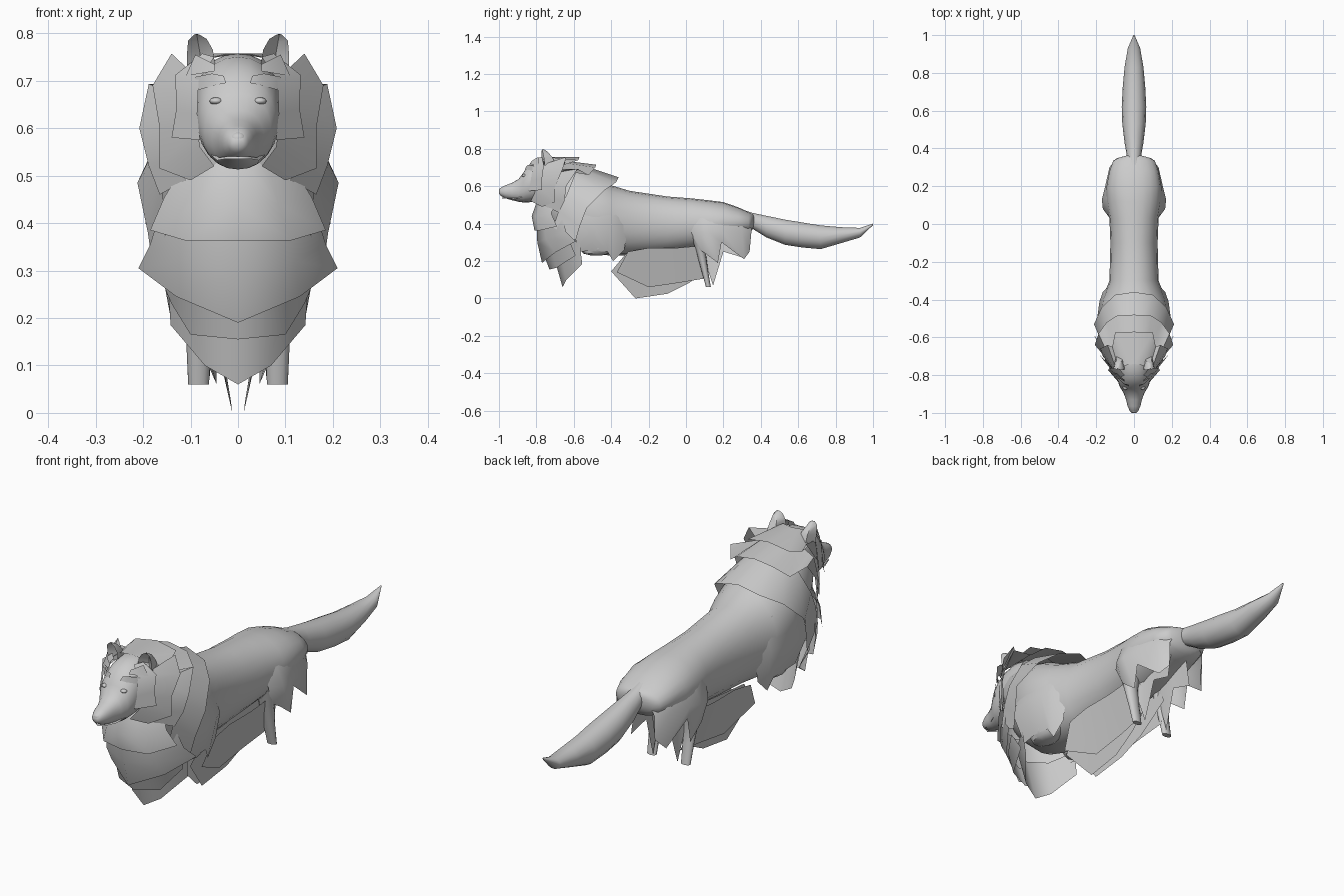
import bpy
from math import sin, cos, pi, copysign


def finish(name, verts, faces, mirror=False, angle=50):
    me = bpy.data.meshes.new(name)
    me.from_pydata(verts, [], faces)
    ob = bpy.data.objects.new(name, me)
    bpy.context.collection.objects.link(ob)
    bpy.ops.object.select_all(action='DESELECT')
    ob.select_set(True)
    bpy.context.view_layer.objects.active = ob
    bpy.ops.object.shade_smooth_by_angle(angle=angle * pi / 180)
    if mirror:
        m = ob.modifiers.new("mirror", 'MIRROR')
        m.use_clip = True
    return ob


def power(v, e):
    return copysign(abs(v) ** e, v)


def loft(name, sections, n=20, e=0.85):
    """Closed tube along y; each section is (y, top z, bottom z, half width)."""
    verts, faces = [], []
    for y, top, bot, w in sections:
        for i in range(n):
            a = 2 * pi * i / n
            verts.append((w * power(cos(a), e), y,
                          (top + bot) / 2 + (top - bot) / 2 * power(sin(a), e)))
    for s in range(len(sections) - 1):
        for i in range(n):
            j = (i + 1) % n
            faces.append((s*n + i, s*n + j, s*n + n + j, s*n + n + i))
    faces += [tuple(reversed(range(n))), tuple(range(len(verts) - n, len(verts)))]
    return finish(name, verts, faces)


def tube(name, sections, n=12):
    """Mirrored limb; each section is (x, y, z, x radius, y radius)."""
    verts, faces = [], []
    for x, y, z, rx, ry in sections:
        verts += [(x + rx * cos(2*pi*i/n), y + ry * sin(2*pi*i/n), z) for i in range(n)]
    for s in range(len(sections) - 1):
        faces += [(s*n + i, s*n + (i+1) % n, s*n + n + (i+1) % n, s*n + n + i) for i in range(n)]
    faces += [tuple(range(n)), tuple(range(len(verts) - n, len(verts)))]
    return finish(name, verts, faces, True)


def sheet(name, *rows):
    """Mirrored fur card made from rows of equal length."""
    n = len(rows[0])
    faces = [(r*n + i, r*n + i + 1, r*n + n + i + 1, r*n + n + i)
             for r in range(len(rows) - 1) for i in range(n - 1)]
    return finish(name, [p for r in rows for p in r], faces, True)


def ball(name, loc, scale):
    bpy.ops.mesh.primitive_uv_sphere_add(segments=16, ring_count=10, location=loc)
    ob = bpy.context.object
    ob.name, ob.scale = name, scale
    bpy.ops.object.shade_smooth_by_angle()


# torso, tail, head
loft("torso", [(-.78, .72, .5, .085), (-.72, .73, .36, .115), (-.62, .70, .27, .155),
               (-.5, .655, .235, .185), (-.4, .605, .23, .17), (-.3, .575, .23, .13),
               (-.1, .545, .245, .125), (.03, .535, .26, .13), (.12, .525, .27, .145),
               (.2, .515, .3, .145), (.28, .487, .33, .13), (.335, .462, .34, .11),
               (.35, .455, .36, .085), (.365, .448, .385, .03)], 20, .95)
loft("tail", [(.27, .487, .38, .05), (.35, .46, .375, .036), (.43, .443, .325, .05),
              (.53, .423, .285, .062), (.62, .408, .271, .065), (.72, .392, .262, .06),
              (.83, .382, .295, .05), (.93, .378, .325, .033), (1, .4, .392, .003)], 14, 1)
loft("head", [(-1, .578, .56, .012), (-.99, .592, .548, .022), (-.965, .605, .535, .034),
              (-.93, .618, .525, .042), (-.895, .638, .517, .055), (-.87, .672, .513, .07),
              (-.85, .705, .513, .08), (-.82, .73, .516, .087), (-.78, .75, .525, .09),
              (-.72, .757, .53, .095), (-.66, .745, .54, .09)], 24, .92)
ball("nose", (0, -.985, .578), (.018, .015, .014))
for s in (1, -1):
    ball("eye", (s * .046, -.864, .657), (.014, .014, .008))

# mouth lip line
sheet("lip", [(0, -.982, .54), (.025, -.96, .54), (.04, -.91, .538), (.052, -.87, .548)],
      [(0, -.984, .535), (.028, -.962, .535), (.044, -.912, .532), (.057, -.87, .543)])

# ears: inner cup and rounded back
ear_rim = [(.047, -.77, .725), (.053, -.772, .765), (.066, -.772, .788), (.081, -.77, .797)]
ear_side = [(.107, -.755, .71), (.108, -.76, .75), (.105, -.767, .785), (.092, -.77, .797)]
sheet("ear_inner", ear_rim, [(.075, -.735, .715), (.078, -.735, .745), (.084, -.745, .78),
                             (.087, -.765, .798)], ear_side)
sheet("ear_back", ear_rim, [(.058, -.71, .735), (.062, -.72, .76), (.074, -.74, .785),
                            (.085, -.762, .798)],
      [(.095, -.70, .725), (.094, -.715, .755), (.093, -.738, .783), (.089, -.762, .798)], ear_side)

# brow tufts
sheet("brow_tuft_low", [(.025, -.861, .695), (.05, -.85, .69), (.085, -.818, .68)],
      [(.03, -.85, .71), (.055, -.845, .715), (.09, -.81, .708)])
sheet("brow_tuft_high", [(.05, -.835, .72), (.08, -.815, .715), (.11, -.785, .71)],
      [(.05, -.825, .735), (.07, -.81, .745), (.09, -.79, .755)])

# cheek ruff and collars: front edge hugs the neck, back edge flares
sheet("cheek_ruff", [(.05, -.80, .75), (.083, -.82, .70), (.086, -.83, .63), (.08, -.84, .575)],
      [(.075, -.77, .757), (.132, -.76, .712), (.13, -.77, .64), (.14, -.77, .58)])
sheet("collar_upper",
      [(0, -.74, .757), (.05, -.75, .757), (.08, -.77, .735), (.09, -.78, .71), (.09, -.79, .67),
       (.088, -.80, .61), (.08, -.81, .56), (.05, -.83, .52)],
      [(0, -.57, .757), (.1, -.575, .74), (.115, -.65, .715), (.14, -.64, .757), (.18, -.66, .69),
       (.165, -.70, .6), (.165, -.70, .515), (.1, -.77, .49)])
sheet("collar_middle",
      [(0, -.68, .74), (.07, -.68, .73), (.11, -.7, .69), (.13, -.71, .67), (.14, -.72, .6),
       (.135, -.73, .54), (.11, -.75, .49)],
      [(0, -.48, .715), (.09, -.485, .70), (.145, -.52, .66), (.188, -.58, .693), (.208, -.64, .6),
       (.188, -.65, .52), (.165, -.68, .46)])
sheet("collar_lower",
      [(0, -.58, .72), (.07, -.58, .70), (.13, -.6, .65), (.165, -.64, .55), (.16, -.68, .47),
       (.15, -.71, .38)],
      [(0, -.36, .648), (.1, -.375, .62), (.17, -.44, .575), (.212, -.53, .485), (.19, -.57, .38),
       (.18, -.59, .31)])

# chest bib layers, top to bottom
sheet("bib_1", [(0, -.79, .54), (.06, -.77, .54), (.12, -.70, .51)],
      [(0, -.825, .44), (.085, -.80, .44), (.155, -.72, .455)],
      [(0, -.81, .363), (.11, -.785, .363), (.185, -.69, .385)])
sheet("bib_2", [(0, -.80, .42), (.11, -.765, .42), (.165, -.66, .42)],
      [(0, -.795, .3), (.12, -.75, .32), (.185, -.64, .355)],
      [(0, -.77, .19), (.13, -.70, .245), (.21, -.59, .305)])
sheet("bib_3", [(0, -.77, .26), (.1, -.725, .28), (.17, -.62, .3)],
      [(0, -.73, .155), (.1, -.69, .165), (.14, -.59, .23)])
sheet("bib_4", [(0, -.72, .27), (.09, -.68, .28), (.15, -.57, .31)],
      [(0, -.66, .06), (.07, -.64, .10), (.142, -.555, .185)])

# shoulders with hanging hem, and front leg stumps
sheet("shoulder", [(.14, -.6, .52), (.15, -.5, .55), (.14, -.4, .53), (.125, -.36, .5), (.11, -.3, .46)],
      [(.175, -.6, .38), (.195, -.5, .4), (.183, -.41, .4), (.165, -.36, .4), (.12, -.31, .38)],
      [(.13, -.58, .25), (.14, -.5, .255), (.135, -.42, .25), (.125, -.39, .2), (.12, -.33, .26)])
tube("front_leg", [(.09, -.46, .34, .05, .11), (.09, -.47, .27, .055, .1),
                   (.09, -.48, .24, .045, .07), (.09, -.48, .23, .02, .03)])

# haunches with ragged hem, and hind leg stumps
sheet("haunch", [(.11, .02, .42), (.135, .08, .43), (.135, .14, .43), (.13, .19, .43), (.105, .3, .42), (.05, .345, .42)],
      [(.128, .03, .35), (.165, .08, .35), (.17, .13, .35), (.155, .19, .36), (.13, .3, .36), (.09, .35, .36)],
      [(.11, .07, .26), (.14, .09, .25), (.14, .17, .19), (.14, .19, .3), (.12, .31, .21), (.085, .34, .25)])
sheet("haunch_inner", [(.05, .05, .3), (.045, .12, .32), (.04, .2, .34), (.04, .3, .36)],
      [(.065, .1, .2), (.06, .145, .07), (.055, .2, .25), (.06, .30, .22)])
tube("hind_leg", [(.09, .08, .33, .05, .05), (.085, .08, .25, .034, .025),
                  (.083, .1, .15, .026, .018), (.083, .12, .06, .022, .013)])

# belly fringe: inner long card and outer shorter card
sheet("belly_fringe_long", [(.06, -.32, .24), (.06, -.2, .25), (.06, -.1, .26), (.06, .02, .27), (.06, .1, .28)],
      [(.045, -.40, .145), (.012, -.27, 0), (.015, -.1, .025), (.025, .02, .085), (.035, .16, .2)])
sheet("belly_fringe_short", [(.1, -.31, .25), (.1, -.2, .27), (.1, -.05, .27), (.1, .06, .28)],
      [(.08, -.37, .14), (.045, -.2, .06), (.045, -.03, .085), (.055, .12, .11)])
